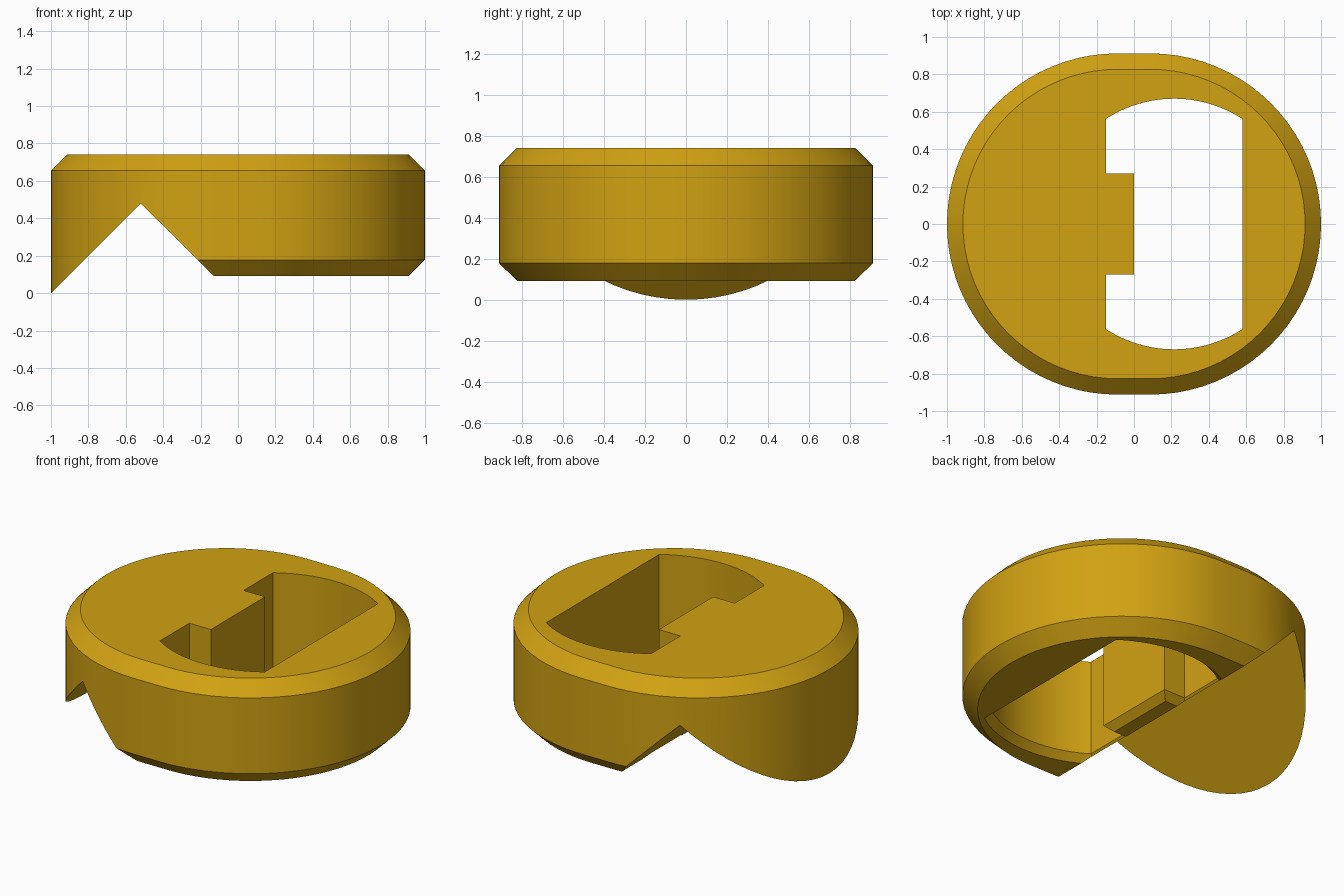
import bpy, bmesh, math

if "Cube" in bpy.data.objects:
    bpy.data.objects.remove(bpy.data.objects["Cube"])

R, SHIFT = 0.912, 0.088      # rounded body: end radius and half length of the straight sides
TOP, BEVEL = 0.74, 0.085
SEG = 40                     # segments per half circle

gold = bpy.data.materials.new("golden_yellow")
gold.diffuse_color = (0.64, 0.36, 0.006, 1)
gold.use_nodes = True
gold.node_tree.nodes["Principled BSDF"].inputs["Base Color"].default_value = gold.diffuse_color


def loft(name, rings):
    """Closed solid through rings listed from bottom to top."""
    bm = bmesh.new()
    rows = [[bm.verts.new(p) for p in ring] for ring in rings]
    n = len(rows[0])
    for low, high in zip(rows, rows[1:]):
        for i in range(n):
            j = (i + 1) % n
            bm.faces.new((low[i], low[j], high[j], high[i]))
    bm.faces.new(rows[0][::-1])
    bm.faces.new(rows[-1])
    bmesh.ops.recalc_face_normals(bm, faces=bm.faces)
    mesh = bpy.data.meshes.new(name)
    bm.to_mesh(mesh)
    bm.free()
    obj = bpy.data.objects.new(name, mesh)
    bpy.context.collection.objects.link(obj)
    mesh.materials.append(gold)
    return obj


def body_ring(z, inset, keep_left=False):
    """Stadium outline; keep_left leaves the left end at full size."""
    pts = []
    for side in (1, -1):
        for i in range(SEG + 1):
            a = math.pi * (i / SEG - 0.5)
            if side < 0:
                a += math.pi
            full_x = side * SHIFT + R * math.cos(a)
            r = R if keep_left and full_x < -0.3 else R - inset
            pts.append((side * SHIFT + r * math.cos(a), r * math.sin(a), z))
    return pts


def hole_ring(z, off):
    """Opening outline: two straight sides, two arcs and a tongue, grown by off."""
    x0, x1, cx, r = -0.15 - off, 0.58 + off, 0.215, 0.67 + off
    a0 = math.acos((x1 - cx) / r)
    arc = []
    for i in range(25):
        a = a0 + (math.pi - 2 * a0) * i / 24
        arc.append((cx + r * math.cos(a), r * math.sin(a)))
    half = arc + [(x0, 0.27 - off), (-off, 0.27 - off)]
    outline = half + [(x, -y) for x, y in reversed(half)]
    return [(x, y, z) for x, y in outline]


# Main body, bevelled at the top all round and at the bottom on the right
body = loft("rounded_body", [
    body_ring(-0.05, 0.23, True),
    body_ring(0.178, 0),
    body_ring(TOP - BEVEL, 0),
    body_ring(TOP, BEVEL),
])

# Underside cutter: V notch on the left, flat base on the right
profile = [(-1.2, -0.2), (-0.52, 0.48), (-0.13, 0.092), (1.2, 0.092), (1.2, -0.2)]
underside = loft("underside_cutter", [[(x, y, z) for x, z in profile] for y in (-1.2, 1.2)])

# Opening cutter, flared at its lower rim
opening = loft("opening_cutter", [
    hole_ring(0.05, 0.085), hole_ring(0.135, 0), hole_ring(1.0, 0)])

bpy.context.view_layer.objects.active = body
body.select_set(True)
for cutter in (underside, opening):
    mod = body.modifiers.new(cutter.name, 'BOOLEAN')
    mod.operation = 'DIFFERENCE'
    mod.solver = 'EXACT'
    mod.object = cutter
    bpy.ops.object.modifier_apply(modifier=mod.name)
    bpy.data.objects.remove(cutter)

bpy.ops.object.shade_smooth_by_angle(angle=math.radians(20))
